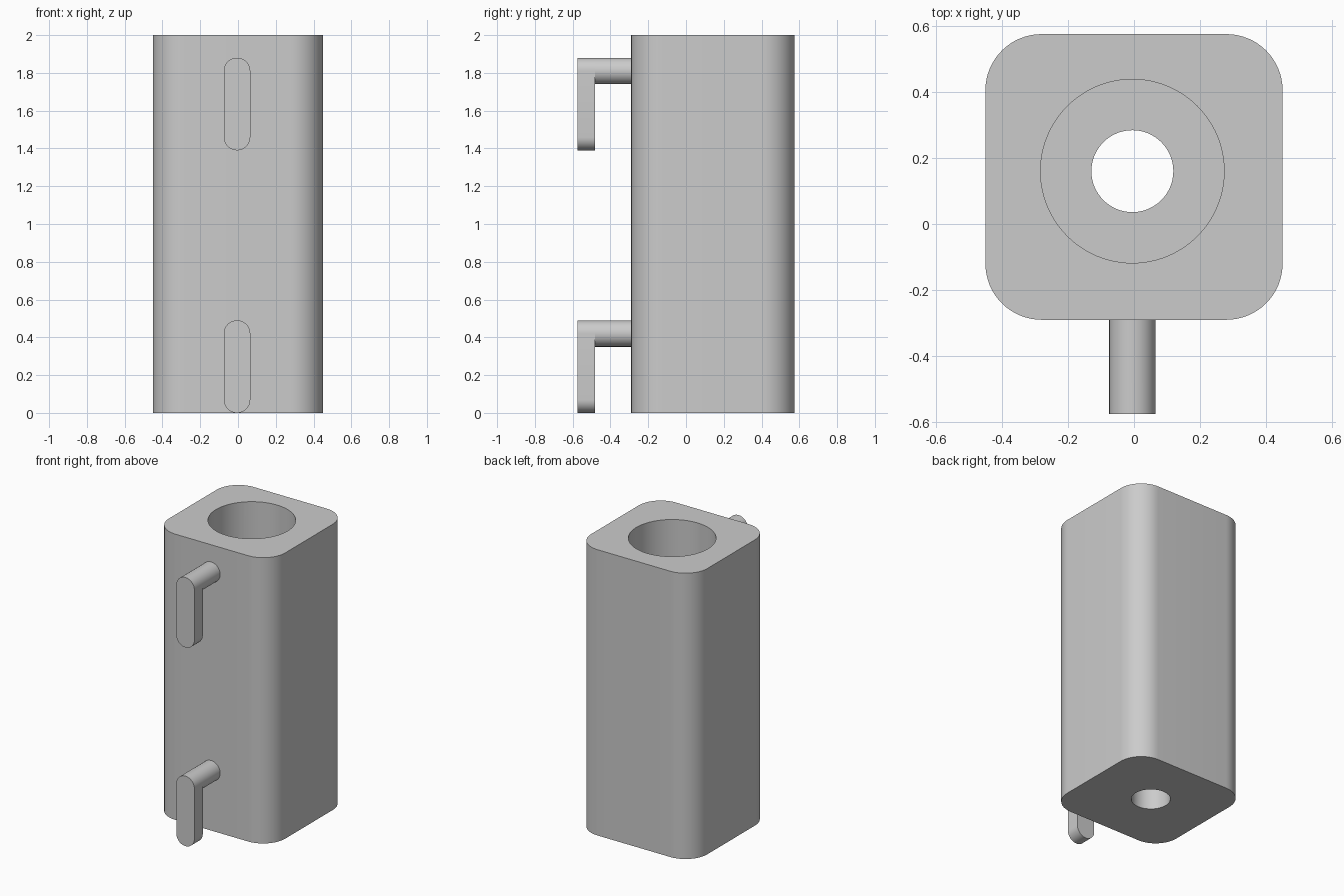
import bpy, bmesh, math
from mathutils import Matrix, Vector

cube = bpy.data.objects.get("Cube")
if cube:
    bpy.data.objects.remove(cube, do_unlink=True)

grey = bpy.data.materials.new("plain grey")
grey.use_nodes = True
grey.diffuse_color = (0.6, 0.6, 0.6, 1)
grey.node_tree.nodes["Principled BSDF"].inputs["Base Color"].default_value = (0.6, 0.6, 0.6, 1)

CENTRE_X, BORE_Y = -0.005, 0.16
FRONT, BACK, HALF_W, HEIGHT = -0.29, 0.575, 0.45, 2.0
PEG_R = 0.07


def rounded_rect(x0, x1, y0, y1, r, steps):
    """Counter-clockwise outline with round corners."""
    corners = [(x1 - r, y1 - r), (x0 + r, y1 - r), (x0 + r, y0 + r), (x1 - r, y0 + r)]
    points = []
    for i, (cx, cy) in enumerate(corners):
        for s in range(steps + 1):
            a = math.pi / 2 * (i + s / steps)
            points.append((cx + r * math.cos(a), cy + r * math.sin(a)))
    return points


def finish(bm, name):
    bmesh.ops.remove_doubles(bm, verts=bm.verts, dist=1e-5)
    bmesh.ops.recalc_face_normals(bm, faces=bm.faces)
    mesh = bpy.data.meshes.new(name)
    bm.to_mesh(mesh)
    bm.free()
    mesh.materials.append(grey)
    obj = bpy.data.objects.new(name, mesh)
    bpy.context.collection.objects.link(obj)
    return obj


def extrude(bm, outline, offset):
    face = bm.faces.new([bm.verts.new(p) for p in outline])
    new = bmesh.ops.extrude_face_region(bm, geom=[face])["geom"]
    moved = [v for v in new if isinstance(v, bmesh.types.BMVert)]
    bmesh.ops.translate(bm, verts=moved, vec=Vector(offset))


def smooth(obj):
    bpy.ops.object.select_all(action="DESELECT")
    obj.select_set(True)
    bpy.context.view_layer.objects.active = obj
    bpy.ops.object.shade_smooth_by_angle(angle=math.radians(35))


# Block with rounded upright edges
bm = bmesh.new()
outline = rounded_rect(-HALF_W, HALF_W, FRONT, BACK, 0.17, 16)
extrude(bm, [(x, y, 0) for x, y in outline], (0, 0, HEIGHT))
body = finish(bm, "holder_body")

# Stepped bore: narrow through the floor, wide above it
bm = bmesh.new()
profile = [(0, -0.1), (0.124, -0.1), (0.124, 0.35), (0.278, 0.35), (0.278, 2.1), (0, 2.1)]
verts = [bm.verts.new((CENTRE_X + r, BORE_Y, z)) for r, z in profile]
edges = [bm.edges.new(pair) for pair in zip(verts, verts[1:])]
bmesh.ops.spin(bm, geom=verts + edges, cent=(CENTRE_X, BORE_Y, 0), axis=(0, 0, 1),
               angle=math.tau, steps=96)
cutter = finish(bm, "bore_cutter")
cutter.hide_render = True

cut = body.modifiers.new("bore", "BOOLEAN")
cut.operation, cut.solver, cut.object = "DIFFERENCE", "EXACT", cutter
bpy.ops.object.select_all(action="DESELECT")
body.select_set(True)
bpy.context.view_layer.objects.active = body
bpy.ops.object.modifier_apply(modifier=cut.name)
bpy.data.objects.remove(cutter, do_unlink=True)
smooth(body)

# Hooks: a round peg out of the front, with a drop tab on its end
for name, top in (("upper", 1.88), ("lower", 0.49)):
    bm = bmesh.new()
    tab = rounded_rect(CENTRE_X - PEG_R, CENTRE_X + PEG_R, top - 0.49, top, PEG_R - 1e-4, 12)
    extrude(bm, [(x, -0.575, z) for x, z in tab], (0, 0.093, 0))
    smooth(finish(bm, name + "_hook_tab"))

    bm = bmesh.new()
    start, end = -0.5, FRONT + 0.005
    place = (Matrix.Translation((CENTRE_X, (start + end) / 2, top - PEG_R))
             @ Matrix.Rotation(math.pi / 2, 4, "X"))
    bmesh.ops.create_cone(bm, cap_ends=True, segments=48, radius1=PEG_R, radius2=PEG_R,
                          depth=end - start, matrix=place)
    smooth(finish(bm, name + "_hook_peg"))
